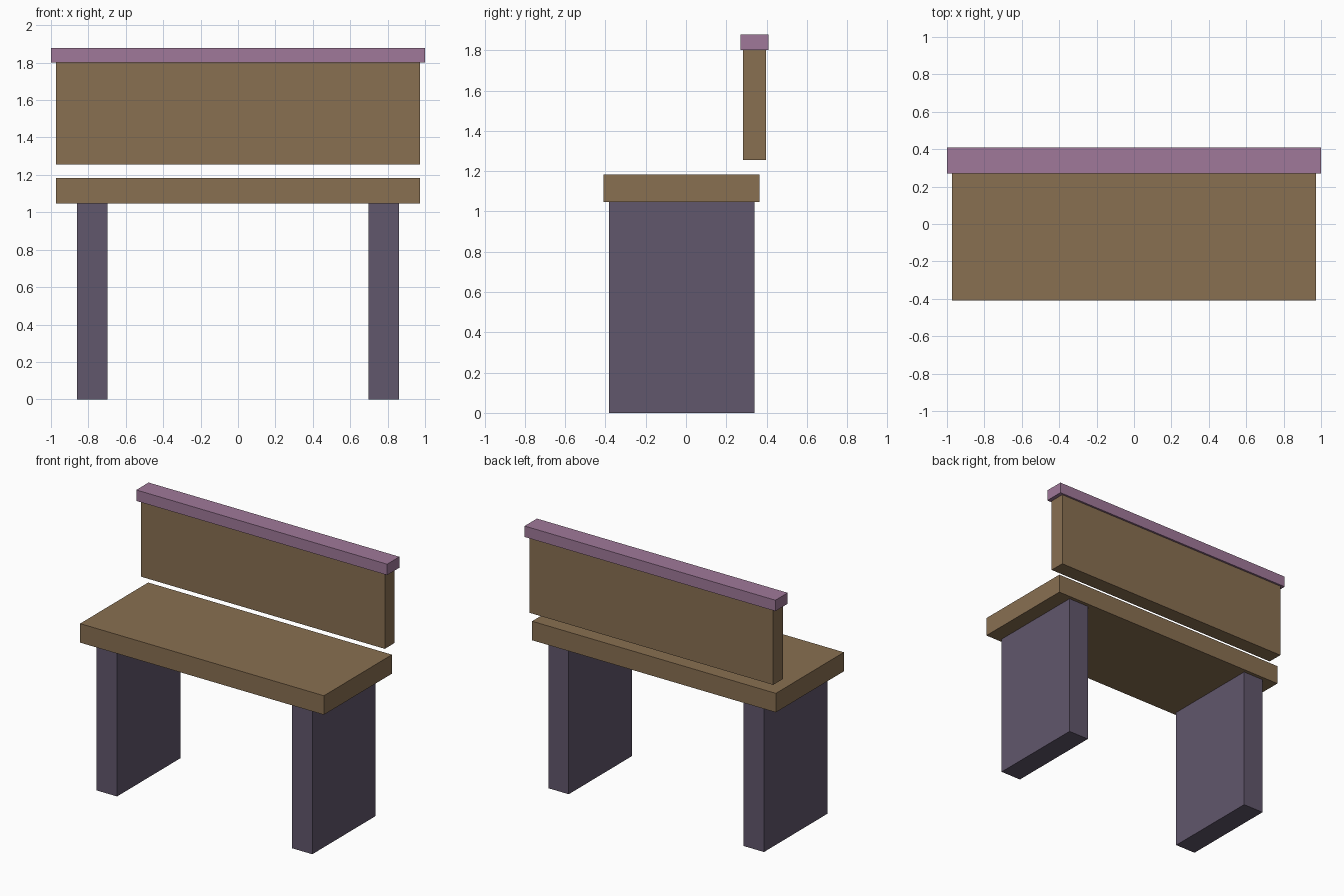
import bpy
import bmesh
from mathutils import Vector

if "Cube" in bpy.data.objects:
    bpy.data.objects.remove(bpy.data.objects["Cube"])


def material(name, rgb):
    m = bpy.data.materials.new(name)
    m.diffuse_color = (*rgb, 1.0)
    m.use_nodes = True
    m.node_tree.nodes["Principled BSDF"].inputs["Base Color"].default_value = m.diffuse_color
    return m


def box(name, x, y, z, mat):
    """Box spanning the given (min, max) ranges, with its origin at the centre."""
    spans = (x, y, z)
    size = Vector([b - a for a, b in spans])
    bm = bmesh.new()
    bmesh.ops.create_cube(bm, size=1)
    bmesh.ops.scale(bm, vec=size, verts=bm.verts)
    mesh = bpy.data.meshes.new(name)
    bm.to_mesh(mesh)
    bm.free()
    mesh.materials.append(mat)
    obj = bpy.data.objects.new(name, mesh)
    obj.location = [(a + b) / 2 for a, b in spans]
    bpy.context.collection.objects.link(obj)
    return obj


wood = material("brown_wood", (0.25, 0.16, 0.083))
leg_mat = material("dark_purple", (0.12, 0.095, 0.15))
rail_mat = material("mauve", (0.35, 0.19, 0.32))

# Slab legs, left and right
for side, x in (("left", (-0.86, -0.697)), ("right", (0.697, 0.86))):
    box(side + "_leg", x, (-0.382, 0.34), (0, 1.046), leg_mat)

# Seat plank
box("seat", (-0.972, 0.972), (-0.41, 0.365), (1.046, 1.183), wood)

# Backrest board, floating just above the seat
box("backrest", (-0.972, 0.972), (0.284, 0.396), (1.256, 1.80), wood)

# Cap rail along the top of the backrest
box("top_rail", (-1, 1), (0.27, 0.41), (1.80, 1.879), rail_mat)
